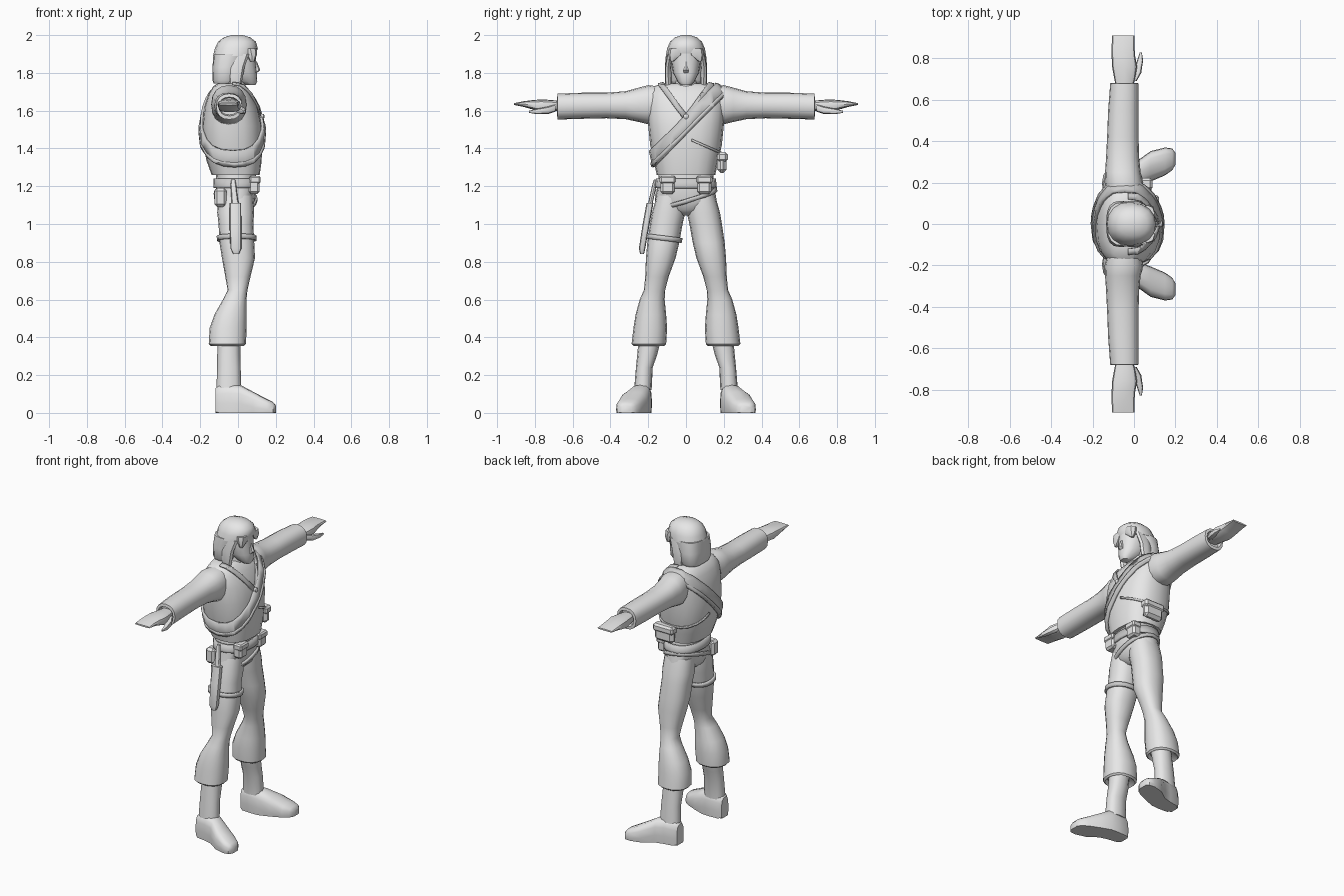
import bpy, bmesh, math
from mathutils import Vector

grey = bpy.data.materials.new("plain_grey")
grey.diffuse_color = (0.8, 0.8, 0.8, 1)


def finish(bm, name, angle=40):
    bmesh.ops.recalc_face_normals(bm, faces=bm.faces[:])
    me = bpy.data.meshes.new(name)
    bm.to_mesh(me)
    bm.free()
    ob = bpy.data.objects.new(name, me)
    bpy.context.collection.objects.link(ob)
    me.materials.append(grey)
    bpy.ops.object.select_all(action='DESELECT')
    ob.select_set(True)
    bpy.context.view_layer.objects.active = ob
    bpy.ops.object.shade_smooth_by_angle(angle=math.radians(angle))
    return ob


def loft(name, axis, rings, n=2.3, seg=16, side=1):
    """Rings are (position on axis, a0, a1, b0, b1) of rounded sections; side=-1 mirrors y."""
    bm = bmesh.new()
    loops = []
    for p, a0, a1, b0, b1 in rings:
        loop = []
        for i in range(seg):
            t = 2 * math.pi * i / seg
            c, s = math.cos(t), math.sin(t)
            a = (a0 + a1) / 2 + (a1 - a0) / 2 * math.copysign(abs(c) ** (2 / n), c)
            b = (b0 + b1) / 2 + (b1 - b0) / 2 * math.copysign(abs(s) ** (2 / n), s)
            co = [a, b]
            co.insert(axis, p)
            loop.append(bm.verts.new((co[0], co[1] * side, max(0, co[2]))))
        loops.append(loop)
    for l, m in zip(loops, loops[1:]):
        for i in range(seg):
            j = (i + 1) % seg
            bm.faces.new((l[i], l[j], m[j], m[i]))
    bm.faces.new(loops[0])
    bm.faces.new(loops[-1])
    return finish(bm, name)


def band(name, src, planes, thick=0.012):
    """Strap cut from a body part: keeps what lies behind every plane, then thickens it."""
    bm = bmesh.new()
    bm.from_mesh(src.data)
    for co, no in planes:
        bmesh.ops.bisect_plane(bm, geom=bm.verts[:] + bm.edges[:] + bm.faces[:],
                               plane_co=co, plane_no=no, clear_outer=True)
    me = bpy.data.meshes.new(name)
    bm.to_mesh(me)
    bm.free()
    ob = bpy.data.objects.new(name, me)
    bpy.context.collection.objects.link(ob)
    mod = ob.modifiers.new("thickness", 'SOLIDIFY')
    mod.thickness = thick
    mod.offset = 1
    return ob


def strip(co, no, width):
    """Pair of parallel planes around a centre plane."""
    no = Vector(no).normalized()
    co = Vector(co)
    return [(co + no * width / 2, no), (co - no * width / 2, -no)]


def box(name, lo, hi, bevel=0.012):
    bm = bmesh.new()
    bmesh.ops.create_cube(bm, size=1)
    for v in bm.verts:
        v.co = [(l + h) / 2 + c * (h - l) for l, h, c in zip(lo, hi, v.co)]
    bmesh.ops.bevel(bm, geom=bm.edges[:], offset=bevel, segments=1, affect='EDGES')
    return finish(bm, name, 30)


# Jacket body
torso = loft("jacket", 2, [
    (1.26, -.14, .115, -.155, .155), (1.33, -.165, .125, -.17, .17),
    (1.42, -.187, .128, -.19, .19), (1.52, -.19, .128, -.2, .2),
    (1.62, -.178, .105, -.207, .207), (1.69, -.155, .07, -.205, .205),
    (1.73, -.13, .04, -.17, .17), (1.745, -.105, .015, -.11, .11)], n=2.5, seg=20)

# Diagonal sash, its raised edge, and the thin pouch strap
band("sash", torso, strip((0, 0, 1.525), (0, -.72, .70), .075), .014)
band("sash_edge", torso, strip((0, .02, 1.51), (0, -.72, .70), .018), .02)
band("pouch_strap", torso, strip((0, .13, 1.40), (0, .4, .9), .012)
     + [((0, .03, 0), (0, -1, 0))], .008)

# Crossed collar and pendant
for s, tag in ((1, "left"), (-1, "right")):
    band(tag + "_lapel", torso, strip((0, .012 * s, 1.575), (0, .8 * s, -.59), .028)
         + [((0, 0, 0), (0, -s, 0)), ((-.03, 0, 0), (-1, 0, 0))], .01)
loft("pendant", 0, [(.10, -.014, .014, 1.556, 1.584), (.135, -.014, .014, 1.556, 1.584),
                    (.14, -.007, .007, 1.563, 1.577)], n=2, seg=10)

# Neck, head and nose
loft("neck", 2, [(1.68, -.10, .045, -.075, .075), (1.74, -.085, .04, -.058, .058),
                 (1.82, -.08, .04, -.055, .055)], n=2, seg=12)
loft("head", 2, [(1.735, .045, .092, -.026, .026), (1.755, -.005, .102, -.046, .046),
                 (1.80, -.06, .1, -.068, .068), (1.86, -.09, .095, -.078, .078),
                 (1.92, -.09, .095, -.078, .078), (1.96, -.06, .06, -.05, .05)])
loft("nose", 2, [(1.8, .085, .1, -.016, .016), (1.815, .085, .118, -.015, .015),
                 (1.86, .085, .1, -.008, .008)], n=2, seg=6)

# Hair: crown, back, fringe and side strands
loft("hair_crown", 2, [(1.89, -.132, .09, -.107, .107), (1.93, -.122, .105, -.1, .1),
                       (1.965, -.105, .095, -.084, .084), (1.988, -.075, .065, -.058, .058),
                       (2.0, -.035, .025, -.022, .022)], n=2.2)
loft("hair_back", 2, [(1.745, -.13, -.01, -.098, .098), (1.76, -.135, .005, -.108, .108),
                      (1.83, -.135, .012, -.112, .112), (1.9, -.13, .05, -.106, .106)], n=2.8)
for s, tag in ((1, "left"), (-1, "right")):
    loft(tag + "_fringe", 2, [(1.86, .065, .085, .068, .082), (1.895, .045, .1, .02, .094),
                              (1.93, .03, .1, .01, .09)], seg=8, side=s)
    loft(tag + "_strand", 2, [(1.69, -.01, .01, .088, .1), (1.75, -.05, .02, .075, .112),
                              (1.83, -.05, .035, .078, .112), (1.9, -.04, .06, .07, .1)],
         seg=8, side=s)

# Trousers top and belt
hips = loft("hips", 2, [
    (1.045, -.06, .04, -.025, .025), (1.075, -.1, .075, -.11, .11),
    (1.12, -.115, .09, -.163, .163), (1.2, -.118, .098, -.15, .15),
    (1.28, -.115, .095, -.143, .143)], seg=20)
band("belt", hips, strip((0, 0, 1.215), (0, 0, 1), .05), .012)
band("slung_belt", hips, strip((0, 0, 1.135), (.15, -.3, 1), .022), .012)

# Arms, hands, legs, boots and feet on both sides
for s, tag in ((1, "left"), (-1, "right")):
    loft(tag + "_sleeve", 1, [
        (.12, -.12, .03, 1.56, 1.725), (.2, -.142, .045, 1.528, 1.735),
        (.25, -.14, .032, 1.54, 1.722), (.32, -.135, .025, 1.555, 1.703),
        (.42, -.13, .022, 1.56, 1.695), (.55, -.125, .022, 1.557, 1.695),
        (.68, -.115, .022, 1.553, 1.69), (.682, -.1, .008, 1.572, 1.672),
        (.66, -.095, .003, 1.578, 1.667)], side=s)
    loft(tag + "_hand", 1, [
        (.65, -.085, -.01, 1.6, 1.652), (.7, -.095, .005, 1.597, 1.655),
        (.76, -.106, .015, 1.592, 1.66), (.81, -.108, .006, 1.606, 1.656),
        (.86, -.108, .002, 1.62, 1.65), (.91, -.106, .002, 1.63, 1.64)], n=3, seg=12, side=s)
    loft(tag + "_thumb", 1, [
        (.69, -.02, .012, 1.595, 1.635), (.73, -.005, .035, 1.582, 1.622),
        (.79, .015, .044, 1.582, 1.61), (.83, .028, .038, 1.588, 1.6)], seg=8, side=s)
    leg = loft(tag + "_trouser_leg", 2, [
        (1.15, -.105, .08, .0, .155), (1.06, -.11, .085, .004, .18),
        (1.0, -.103, .081, .018, .19), (.9, -.098, .086, .036, .205),
        (.82, -.085, .09, .055, .212), (.72, -.067, .066, .092, .216),
        (.65, -.055, .05, .11, .223), (.6, -.08, .045, .113, .245),
        (.52, -.125, .046, .105, .267), (.45, -.15, .046, .1, .278),
        (.365, -.155, .042, .105, .288), (.355, -.145, .032, .115, .278),
        (.375, -.12, .02, .13, .26)], side=s)
    loft(tag + "_boot_shaft", 2, [
        (.40, -.105, .012, .13, .25), (.31, -.11, .012, .152, .258),
        (.24, -.11, .014, .176, .265), (.12, -.115, .018, .182, .275)], seg=12, side=s)
    loft(tag + "_foot", 0, [
        (-.12, .195, .265, -.03, .13), (-.1, .184, .28, -.05, .148),
        (-.04, .18, .29, -.05, .152), (.015, .182, .305, -.05, .147),
        (.08, .205, .352, -.05, .112), (.15, .235, .37, -.04, .075),
        (.185, .26, .365, -.03, .058), (.2, .285, .345, -.01, .04)], n=3, side=s)
    y0, y1 = sorted((.06 * s, .135 * s))
    box(tag + "_belt_pouch", (.055, y0, 1.16), (.115, y1, 1.25))
    box(tag + "_pouch_flap", (.06, y0 - .004, 1.215), (.12, y1 + .004, 1.255), .008)

# Thigh strap (leg still refers to the right one)
band("thigh_strap", leg, strip((0, -.12, .925), (0, .12, 1), .026), .013)

# Sheathed knife on the right hip
loft("knife_sheath", 2, [(.84, -.025, .005, -.243, -.222), (.87, -.04, .018, -.25, -.215),
                         (1.0, -.045, .018, -.23, -.192), (1.11, -.045, .016, -.21, -.172)],
     n=3, seg=10)
loft("knife_handle", 2, [(1.1, -.035, .008, -.202, -.178), (1.13, -.035, .0, -.196, -.172),
                         (1.21, -.04, -.01, -.178, -.154), (1.235, -.035, -.015, -.17, -.155)],
     seg=8)

# Side and rear pouches
box("side_pouch", (-.05, .165, 1.27), (.085, .215, 1.375), .018)
box("side_pouch_flap", (-.055, .165, 1.33), (.09, .222, 1.38), .012)
box("rear_pouch", (-.125, -.165, 1.09), (-.06, -.1, 1.19), .015)
